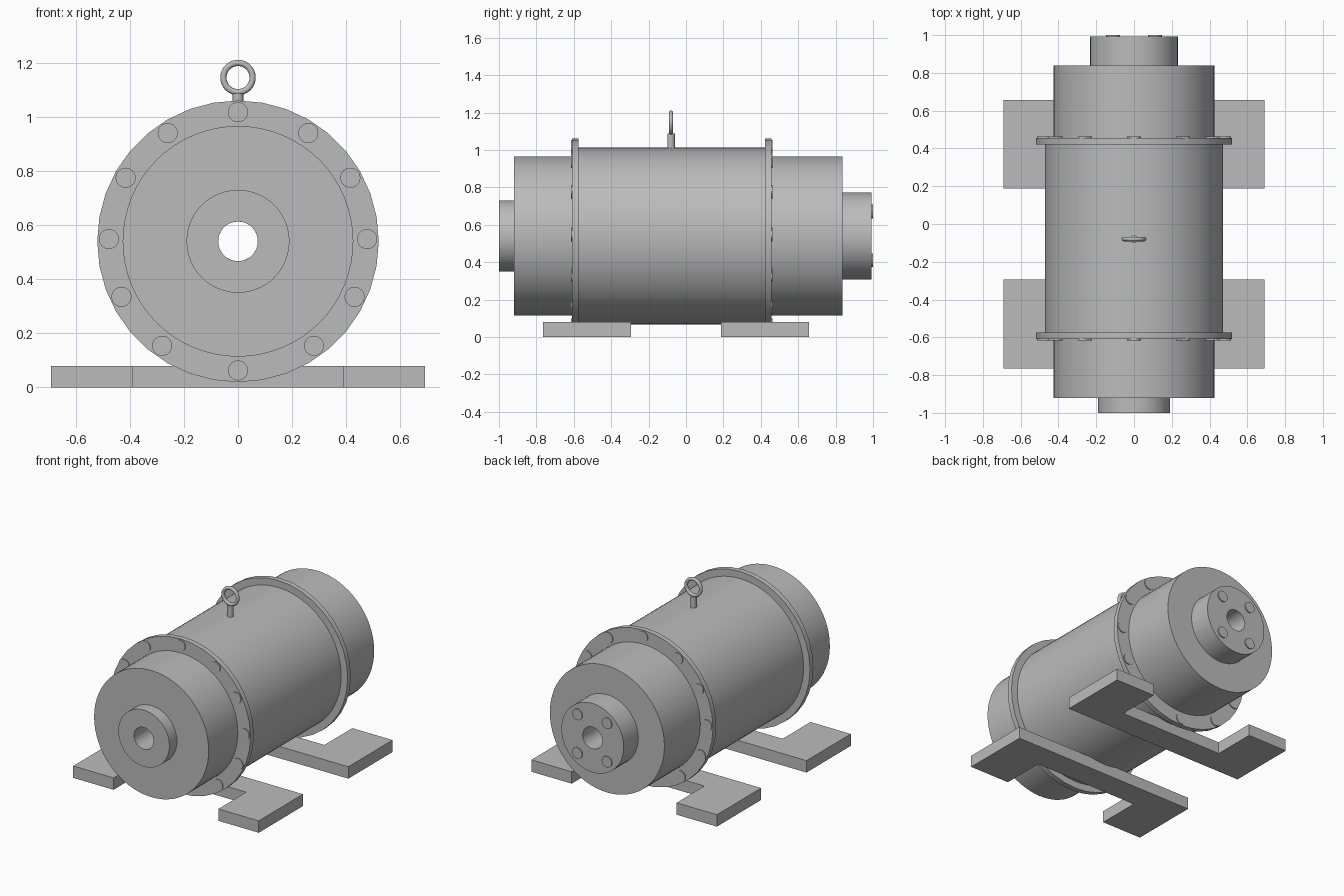
import bpy
import bmesh
from math import sin, cos, pi, radians
from mathutils import Matrix, Vector

cube = bpy.data.objects.get("Cube")
if cube:
    bpy.data.objects.remove(cube, do_unlink=True)

AXIS_Z = 0.54      # height of the motor axis
BORE = 0.073       # radius of the through hole

steel = bpy.data.materials.new("plain_grey_steel")
steel.use_nodes = True
GREY = (0.5, 0.5, 0.5, 1)
steel.diffuse_color = GREY
steel.node_tree.nodes["Principled BSDF"].inputs["Base Color"].default_value = GREY


def finish(name, bm, smooth=True):
    bmesh.ops.recalc_face_normals(bm, faces=bm.faces)
    mesh = bpy.data.meshes.new(name)
    bm.to_mesh(mesh)
    bm.free()
    mesh.materials.append(steel)
    obj = bpy.data.objects.new(name, mesh)
    bpy.context.collection.objects.link(obj)
    if smooth:
        bpy.ops.object.select_all(action="DESELECT")
        obj.select_set(True)
        bpy.context.view_layer.objects.active = obj
        bpy.ops.object.shade_smooth_by_angle()
    return obj


def sleeve(name, radius, y0, y1, sides=64):
    """Bored cylinder around the motor axis."""
    bm = bmesh.new()
    profile = [(BORE, y0), (radius, y0), (radius, y1), (BORE, y1)]
    rings = []
    for i in range(sides):
        a = 2 * pi * i / sides
        rings.append([bm.verts.new((r * sin(a), y, AXIS_Z + r * cos(a))) for r, y in profile])
    for i in range(sides):
        a, b = rings[i], rings[(i + 1) % sides]
        for j in range(4):
            k = (j + 1) % 4
            bm.faces.new((a[j], a[k], b[k], b[j]))
    return finish(name, bm)


def bolt_heads(name, centres, radius, y0, y1):
    """Flat round heads lying along y."""
    bm = bmesh.new()
    for x, z in centres:
        place = Matrix.Translation((x, (y0 + y1) / 2, z)) @ Matrix.Rotation(pi / 2, 4, "X")
        bmesh.ops.create_cone(bm, cap_ends=True, segments=24, radius1=radius,
                              radius2=radius, depth=abs(y1 - y0), matrix=place)
    return finish(name, bm)


def foot(name, inner_y, outer_y):
    """U-shaped base plate, open towards the outer end."""
    bar_y = inner_y + (outer_y - inner_y) * 0.37
    half = [(0.69, inner_y), (0.69, outer_y), (0.39, outer_y), (0.39, bar_y)]
    outline = half + [(-x, y) for x, y in reversed(half)]
    bm = bmesh.new()
    base = bm.faces.new([bm.verts.new((x, y, 0)) for x, y in outline])
    top = bmesh.ops.extrude_face_region(bm, geom=[base])["geom"]
    verts = [v for v in top if isinstance(v, bmesh.types.BMVert)]
    bmesh.ops.translate(bm, verts=verts, vec=Vector((0, 0, 0.08)))
    return finish(name, bm, smooth=False)


# Housing, flanges, end caps and hubs
sleeve("main_body", 0.472, -0.58, 0.425, 96)
sleeve("front_flange", 0.52, -0.61, -0.575, 36)
sleeve("rear_flange", 0.52, 0.422, 0.456, 36)
sleeve("front_cap", 0.426, -0.92, -0.61)
sleeve("rear_cap", 0.426, 0.456, 0.838)
sleeve("front_hub", 0.19, -1.0, -0.92)
sleeve("rear_hub", 0.232, 0.838, 0.993)

# Flange bolts, mirrored left and right
side_angles = [57, 29.5, 1, -25.5, -54]
angles = [90, -90] + side_angles + [180 - a for a in side_angles]
circle = [(0.477 * cos(radians(a)), AXIS_Z + 0.477 * sin(radians(a))) for a in angles]
bolt_heads("front_flange_bolts", circle, 0.037, -0.616, -0.6)
bolt_heads("rear_flange_bolts", circle, 0.037, 0.446, 0.462)

# Hub bolts
corners = [(sx * 0.11, AXIS_Z + sz * 0.13) for sx in (-1, 1) for sz in (-1, 1)]
bolt_heads("rear_hub_bolts", corners, 0.037, 0.985, 1.0)

# Feet
foot("front_foot", -0.295, -0.765)
foot("rear_foot", 0.187, 0.657)

# Lifting eye on top
bm = bmesh.new()
bmesh.ops.create_cone(bm, cap_ends=True, segments=24, radius1=0.02, radius2=0.02,
                      depth=0.09, matrix=Matrix.Translation((0, -0.08, 1.042)))
finish("lifting_eye_stem", bm)
bpy.ops.mesh.primitive_torus_add(major_radius=0.054, minor_radius=0.0115,
                                 major_segments=48, minor_segments=16,
                                 location=(0, -0.08, 1.145), rotation=(pi / 2, 0, 0))
eye = bpy.context.object
eye.name = "lifting_eye_ring"
eye.data.materials.append(steel)
bpy.ops.object.shade_smooth_by_angle()
